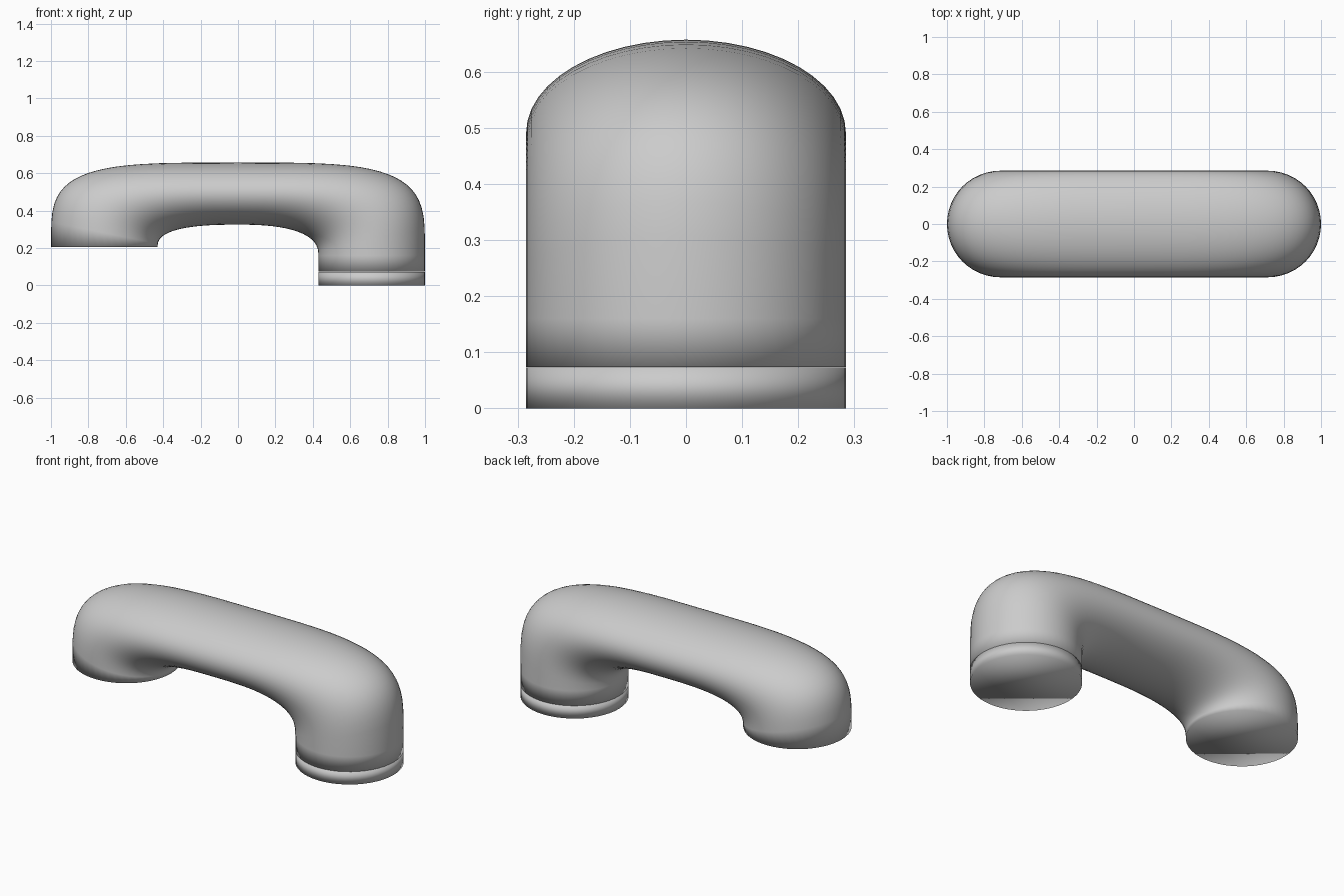
import bpy, bmesh
from math import sin, cos, pi

if "Cube" in bpy.data.objects:
    bpy.data.objects.remove(bpy.data.objects["Cube"])

SIDES, STEPS, R = 48, 18, 0.285   # ring sides, rings per half, tube half width


def super_pt(a, z0, h, n, t):
    """Point on a superellipse quarter, x positive, starting at the leg."""
    return a * max(cos(t), 0.0) ** (2 / n), z0 + h * max(sin(t), 0.0) ** (2 / n)


def half_path(sign, z0, n_in):
    """Outer and inner profile points from a leg to the middle of the handle."""
    rows = []
    for i in range(STEPS + 1):
        t = pi / 2 * i / STEPS
        ox, oz = super_pt(1.0, z0, 0.657 - z0, 4.0, t)
        ix, iz = super_pt(0.43, z0, 0.325 - z0, n_in, t)
        rows.append(((sign * ox, oz), (sign * ix, iz)))
    return rows


def loft(name, rows):
    """Skin elliptical rings spanned by outer/inner points, capped at both ends."""
    bm = bmesh.new()
    rings = []
    for (ox, oz), (ix, iz) in rows:
        ring = []
        for k in range(SIDES):
            a = 2 * pi * k / SIDES
            c = cos(a) / 2
            ring.append(bm.verts.new(((ox + ix) / 2 + (ox - ix) * c, R * sin(a),
                                      (oz + iz) / 2 + (oz - iz) * c)))
        rings.append(ring)
    for r, s in zip(rings, rings[1:]):
        for k in range(SIDES):
            j = (k + 1) % SIDES
            bm.faces.new((r[k], r[j], s[j], s[k]))
    bm.faces.new(rings[0])
    bm.faces.new(rings[-1])
    bmesh.ops.recalc_face_normals(bm, faces=bm.faces[:])
    for f in bm.faces:
        f.smooth = True
    mesh = bpy.data.meshes.new(name)
    bm.to_mesh(mesh)
    bm.free()
    obj = bpy.data.objects.new(name, mesh)
    bpy.context.collection.objects.link(obj)
    return obj


def level(x0, x1, z):
    return ((x0, z), (x1, z))


# Bent handle: short left leg, flattened bridge, longer right leg
left = half_path(-1, 0.205, 2.6)
right = half_path(1, 0.16, 2.5)
loft("bent_handle", left + right[-2::-1] + [level(1.0, 0.43, 0.074)])

# Foot collar under the right leg
loft("foot_collar", [level(1.0, 0.43, 0.0), level(1.0, 0.43, 0.073)])
